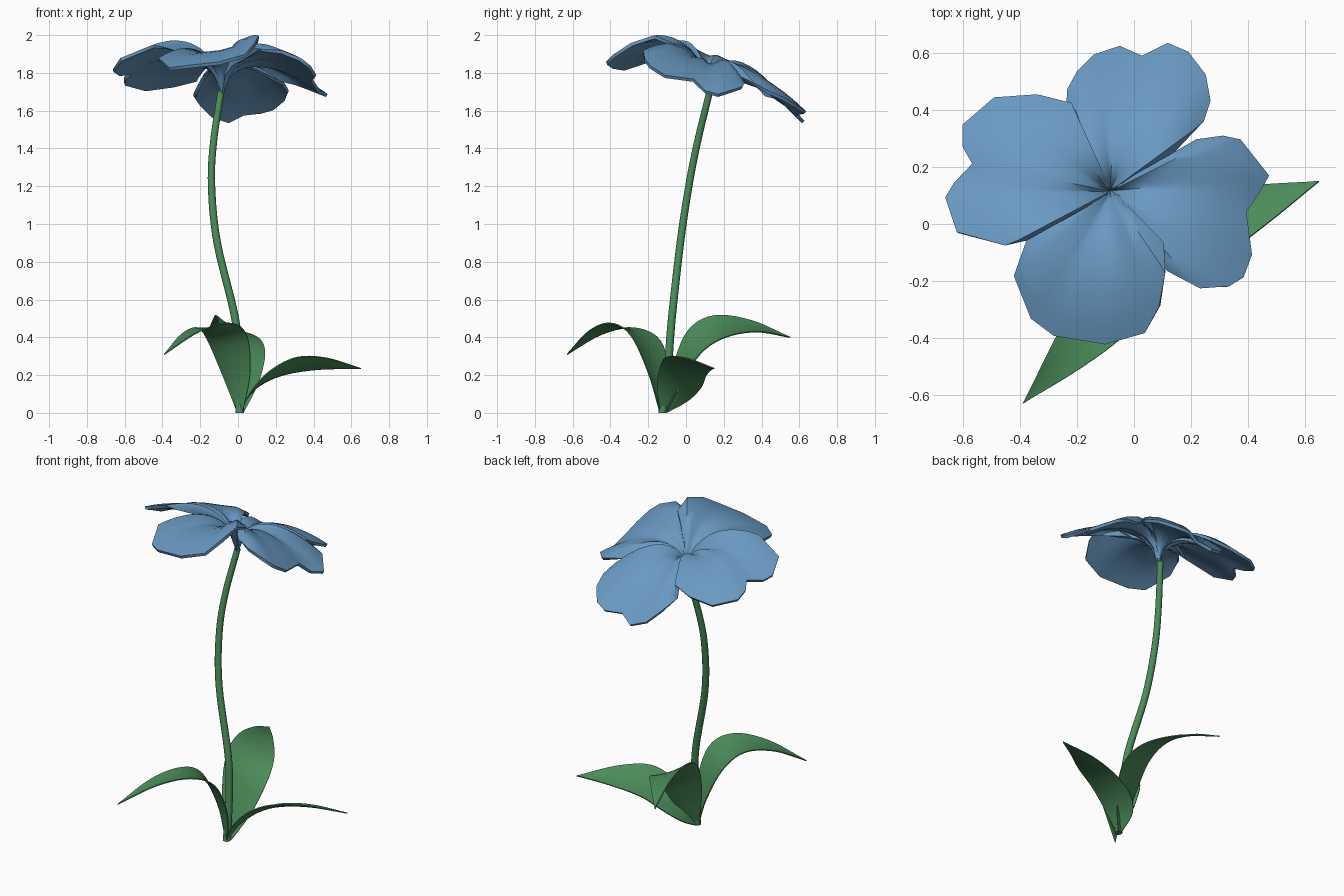
import bpy, math
from mathutils import Vector

if "Cube" in bpy.data.objects:
    bpy.data.objects.remove(bpy.data.objects["Cube"])


def material(name, rgb):
    m = bpy.data.materials.new(name)
    m.diffuse_color = (*rgb, 1)
    m.use_nodes = True
    m.node_tree.nodes["Principled BSDF"].inputs["Base Color"].default_value = m.diffuse_color
    return m


BLUE = material("petal blue", (0.14, 0.32, 0.54))
GREEN = material("leaf green", (0.07, 0.26, 0.10))


def spline(pts, n):
    """Catmull-Rom curve through pts, n samples per span."""
    p = [Vector(q) for q in pts]
    p = [2 * p[0] - p[1]] + p + [2 * p[-1] - p[-2]]
    out = []
    for i in range(1, len(p) - 2):
        a, b, c, d = p[i - 1:i + 3]
        for k in range(n):
            t = k / n
            out.append(0.5 * (2 * b + (c - a) * t + (2 * a - 5 * b + 4 * c - d) * t * t
                              + (3 * b - a - 3 * c + d) * t ** 3))
    return out + [p[-2]]


def make(name, verts, faces, mat, thick=0.0, angle=50):
    me = bpy.data.meshes.new(name)
    me.from_pydata([tuple(v) for v in verts], [], faces)
    me.materials.append(mat)
    me.update()
    ob = bpy.data.objects.new(name, me)
    bpy.context.collection.objects.link(ob)
    bpy.ops.object.select_all(action='DESELECT')
    bpy.context.view_layer.objects.active = ob
    ob.select_set(True)
    bpy.ops.object.shade_smooth_by_angle(angle=math.radians(angle))
    if thick:
        s = ob.modifiers.new("thickness", 'SOLIDIFY')
        s.thickness = thick
        s.offset = 0
        bpy.ops.object.modifier_apply(modifier=s.name)
        bpy.ops.object.shade_smooth_by_angle(angle=math.radians(angle))
    return ob


# stem: round tube along a curved path
path = spline([(0.01, -0.125, 0), (0.005, -0.095, 0.25), (-0.015, -0.075, 0.5), (-0.11, -0.03, 0.9),
               (-0.14, 0.015, 1.2), (-0.13, 0.06, 1.43), (-0.09, 0.125, 1.7)], 6)
S = 12
verts, faces = [], []
for i, c in enumerate(path):
    tan = (path[min(i + 1, len(path) - 1)] - path[max(i - 1, 0)]).normalized()
    if i == 0:
        tan = Vector((0, 0, 1))
    u = tan.cross(Vector((0, 1, 0))).normalized()
    w = tan.cross(u)
    r = 0.022 - 0.004 * i / (len(path) - 1)
    for k in range(S):
        a = 2 * math.pi * k / S
        verts.append(c + (u * math.cos(a) + w * math.sin(a)) * r)
for i in range(len(path) - 1):
    for k in range(S):
        k2 = (k + 1) % S
        faces.append((i * S + k, i * S + k2, (i + 1) * S + k2, (i + 1) * S + k))
faces += [tuple(range(S))[::-1], tuple(range(len(verts) - S, len(verts)))]
make("stem", verts, faces, GREEN)


# leaves: ribbon along an arching spine, banked sideways, pointed tip
def leaf(name, spine, side, widths, cup=0.12):
    pts = spline(spine, 5)
    ws = spline([(w, 0, 0) for w in widths], 5)
    side = Vector(side)
    M = 6
    verts, faces = [], []
    for i, (c, w) in enumerate(zip(pts, ws)):
        tan = (pts[min(i + 1, len(pts) - 1)] - pts[max(i - 1, 0)]).normalized()
        nrm = side.cross(tan).normalized()
        if nrm.z < 0:
            nrm = -nrm
        for k in range(M + 1):
            v = 2 * k / M - 1
            half = max(w.x, 0.001)
            verts.append(c + side * (v * half) + nrm * (cup * half * (0.4 - v * v) * -1))
    for i in range(len(pts) - 1):
        for k in range(M):
            a = i * (M + 1) + k
            faces.append((a, a + 1, a + M + 2, a + M + 1))
    make(name, verts, faces, GREEN, 0.006)


leaf("leaf_right", [(0.01, -0.12, 0.01), (0.06, -0.07, 0.1), (0.15, -0.03, 0.18), (0.28, 0.0, 0.24),
                    (0.45, 0.07, 0.255), (0.65, 0.15, 0.235)],
     (-0.38, 0.92, -0.42), (0.02, 0.09, 0.12, 0.115, 0.07, 0))
leaf("leaf_front", [(0.01, -0.13, 0.01), (-0.01, -0.15, 0.2), (-0.06, -0.22, 0.39), (-0.13, -0.34, 0.455),
                    (-0.25, -0.48, 0.42), (-0.39, -0.63, 0.31)],
     (0.79, -0.61, 0.12), (0.02, 0.09, 0.13, 0.105, 0.06, 0))
leaf("leaf_back", [(0.01, -0.11, 0.01), (0.02, -0.04, 0.2), (0.02, 0.05, 0.37), (-0.01, 0.18, 0.45),
                   (-0.08, 0.36, 0.455), (-0.17, 0.55, 0.40)],
     (0.95, 0.25, -0.5), (0.02, 0.09, 0.125, 0.115, 0.06, 0))

# petals: rays rise from the flower throat, arch over and end on the rim outline
THROAT = Vector((-0.085, 0.115, 1.69))


def petal(name, rim):
    T = 10
    verts, faces = [THROAT.copy()], []
    for e in rim:
        d = Vector(e) - THROAT
        lift = 0.40 * min(1, math.hypot(d.x, d.y) / 0.42)
        for k in range(1, T + 1):
            t = (k / T) ** 1.2
            verts.append(THROAT + d * t + Vector((0, 0, lift * math.sqrt(t) * (1 - t))))
    for i in range(len(rim) - 1):
        a, b = 1 + i * T, 1 + (i + 1) * T
        faces.append((0, b, a))
        for k in range(T - 1):
            faces.append((a + k, b + k, b + k + 1, a + k + 1))
    make(name, verts, faces, BLUE, 0.018)


petal("petal_back", [(-0.23, 0.42, 1.68), (-0.23, 0.47, 1.67), (-0.20, 0.53, 1.63), (-0.14, 0.59, 1.57),
                     (-0.05, 0.62, 1.54), (0.03, 0.585, 1.58), (0.12, 0.63, 1.59), (0.19, 0.60, 1.61),
                     (0.25, 0.52, 1.66), (0.265, 0.43, 1.70), (0.24, 0.36, 1.74), (0.12, 0.24, 1.80)][::-1])
petal("petal_right", [(0.22, 0.29, 1.76), (0.31, 0.305, 1.74), (0.37, 0.295, 1.72), (0.47, 0.17, 1.68),
                      (0.43, 0.10, 1.70), (0.39, 0.04, 1.76), (0.41, -0.11, 1.78), (0.38, -0.19, 1.83),
                      (0.33, -0.22, 1.87), (0.23, -0.225, 1.91), (0.12, -0.16, 1.92), (0.035, -0.01, 1.87)])
petal("petal_front", [(0.02, 0.01, 1.86), (0.10, -0.07, 1.95), (0.11, -0.17, 1.99), (0.09, -0.29, 1.95),
                      (0.04, -0.38, 1.89), (-0.10, -0.42, 1.85), (-0.28, -0.39, 1.83), (-0.36, -0.33, 1.82),
                      (-0.42, -0.18, 1.87), (-0.37, -0.05, 1.88), (-0.30, 0.03, 1.88), (-0.18, 0.06, 1.85)])
petal("petal_left", [(-0.16, 0.06, 1.84), (-0.28, 0.02, 1.90), (-0.38, -0.05, 1.93), (-0.45, -0.075, 1.94),
                     (-0.62, -0.03, 1.87), (-0.66, 0.09, 1.81), (-0.63, 0.14, 1.79), (-0.565, 0.21, 1.80),
                     (-0.60, 0.27, 1.77), (-0.60, 0.345, 1.74), (-0.49, 0.44, 1.71), (-0.34, 0.45, 1.73),
                     (-0.22, 0.42, 1.76)])
